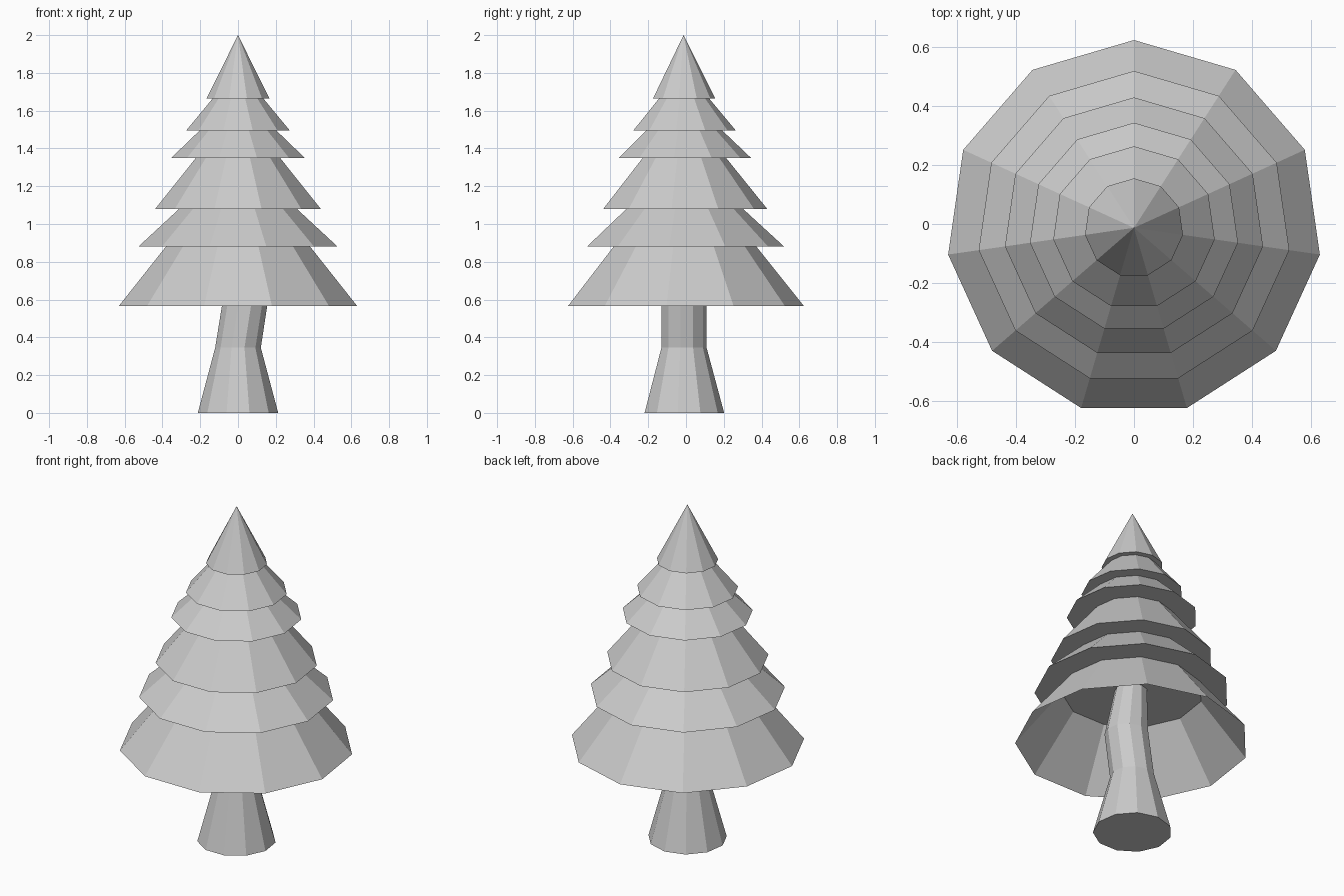
import bpy, bmesh, math

if "Cube" in bpy.data.objects:
    bpy.data.objects.remove(bpy.data.objects["Cube"])

SIDES = 11
CY = -0.013  # the odd-sided rings sit slightly forward so the bounds centre on y = 0


def lofted(name, rings, cap_bottom=True, apex=None):
    """Loft 11-sided rings (x centre, z, radius), optionally to a point."""
    bm = bmesh.new()
    loops = []
    for cx, z, r in rings:
        loops.append([bm.verts.new((cx - r * math.sin(2 * math.pi * i / SIDES),
                                    CY + r * math.cos(2 * math.pi * i / SIDES), z))
                      for i in range(SIDES)])
    for low, high in zip(loops, loops[1:]):
        for i in range(SIDES):
            j = (i + 1) % SIDES
            bm.faces.new((low[i], low[j], high[j], high[i]))
    if apex is not None:
        tip = bm.verts.new((0, CY, apex))
        for i in range(SIDES):
            bm.faces.new((loops[-1][i], loops[-1][(i + 1) % SIDES], tip))
    if cap_bottom:
        bm.faces.new(loops[0][::-1])
    mesh = bpy.data.meshes.new(name)
    bm.to_mesh(mesh)
    bm.free()
    obj = bpy.data.objects.new(name, mesh)
    bpy.context.collection.objects.link(obj)
    return obj


# Bent trunk, reaching the ceiling of the lowest branch tier
lofted("trunk", [(0, 0, 0.215), (0, 0.345, 0.122), (0.04, 0.6, 0.121), (0.01, 0.88, 0.09)])

# Branch tiers: bottom z, bottom radius, top radius
tiers = [(0.565, 0.638, 0.386), (0.88, 0.533, 0.315), (1.08, 0.443, 0.225),
         (1.35, 0.357, 0.205), (1.495, 0.277, 0.135), (1.665, 0.168, 0)]

for n, (z, r, top_r) in enumerate(tiers):
    name = f"branch_tier_{n + 1}"
    if n == len(tiers) - 1:
        lofted(name, [(0, z, r)], apex=2.0)
    else:
        # The lowest tier is an open skirt; the others have flat undersides
        lofted(name, [(0, z, r), (0, tiers[n + 1][0], top_r)], cap_bottom=n > 0)
